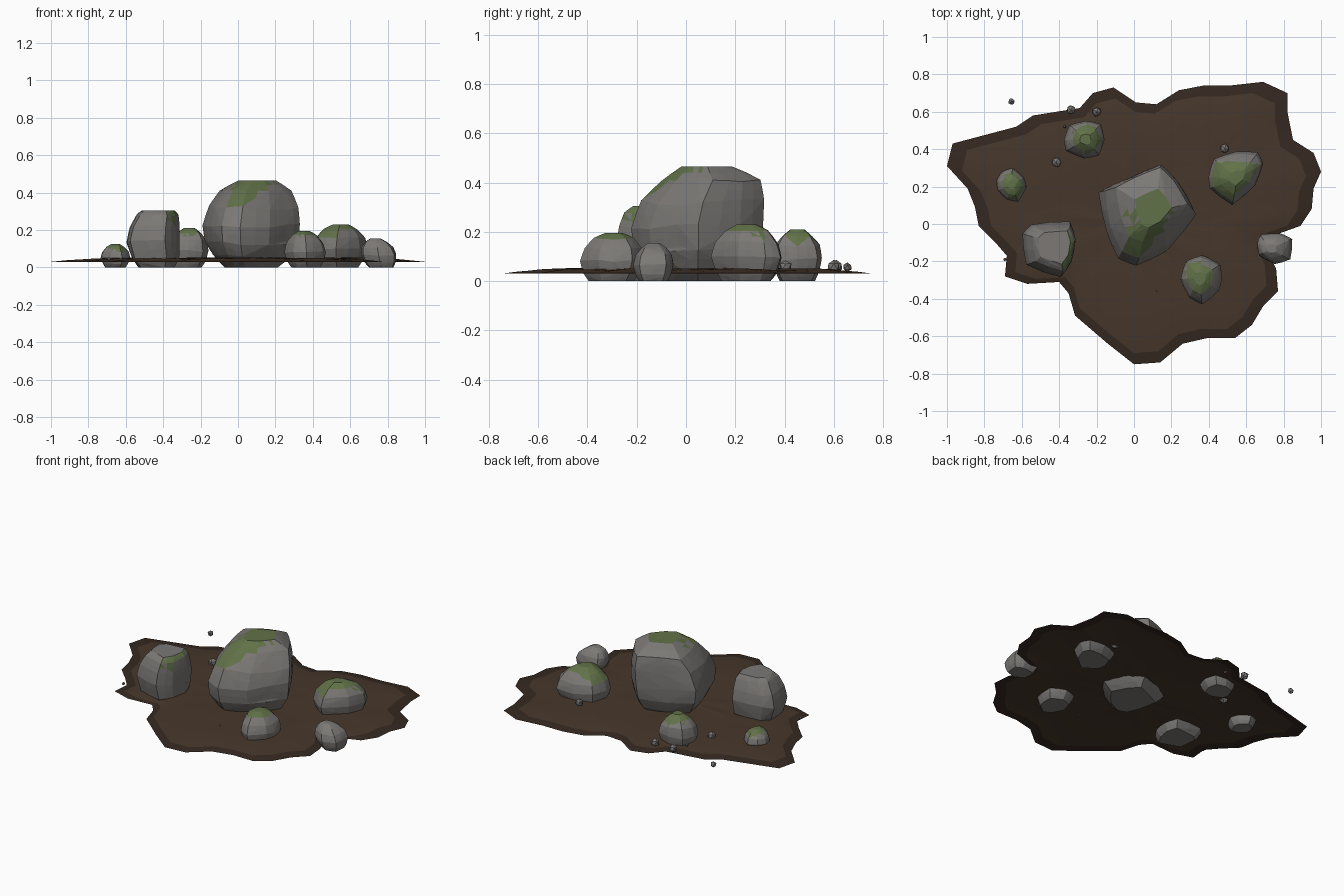
import bpy, bmesh, math, random
from mathutils import Vector

if "Cube" in bpy.data.objects:
    bpy.data.objects.remove(bpy.data.objects["Cube"])

random.seed(7)


def material(name, color):
    m = bpy.data.materials.new(name)
    m.diffuse_color = (*color, 1)
    m.use_nodes = True
    m.node_tree.nodes["Principled BSDF"].inputs["Base Color"].default_value = m.diffuse_color
    return m


STONE = material("stone", (0.20, 0.19, 0.18))
MOSS = material("moss", (0.12, 0.165, 0.065))
SOIL = material("soil", (0.062, 0.038, 0.024))
RIM = material("dark_soil", (0.036, 0.022, 0.015))


def finish(bm, name, mats, smooth=False):
    me = bpy.data.meshes.new(name)
    bm.to_mesh(me)
    bm.free()
    for m in mats:
        me.materials.append(m)
    for p in me.polygons:
        p.use_smooth = smooth
    ob = bpy.data.objects.new(name, me)
    bpy.context.collection.objects.link(ob)
    return ob


def rock(name, outline, levels, moss_dir=None, moss_limit=0.8):
    """Loft a plan outline through (z, scale, dx, dy) levels and wrap it in a faceted hull."""
    cx = (min(p[0] for p in outline) + max(p[0] for p in outline)) / 2
    cy = (min(p[1] for p in outline) + max(p[1] for p in outline)) / 2
    top = levels[-1][0]
    bm = bmesh.new()
    for z, s, dx, dy in levels:
        for x, y in outline:
            k = s * random.uniform(0.965, 1.0)
            dz = random.uniform(-0.03, 0.03) * top if 0 < z < top else 0
            bm.verts.new((cx + dx + (x - cx) * k, cy + dy + (y - cy) * k, z + dz))
    hull = bmesh.ops.convex_hull(bm, input=bm.verts[:])
    loose = [v for v in bm.verts if not v.link_faces]
    bmesh.ops.delete(bm, geom=loose, context='VERTS')
    bmesh.ops.subdivide_edges(bm, edges=bm.edges[:], cuts=1, use_grid_fill=True, smooth=0.12)
    bmesh.ops.triangulate(bm, faces=bm.faces[:])
    for v in bm.verts:
        v.co.z = min(max(v.co.z, 0), top)
    bmesh.ops.recalc_face_normals(bm, faces=bm.faces[:])
    bm.normal_update()
    # Moss settles on the faces that lean towards moss_dir
    if moss_dir:
        d = Vector(moss_dir).normalized()
        for f in bm.faces:
            if f.normal.dot(d) + random.uniform(-0.04, 0.04) > moss_limit:
                f.material_index = 1
    return finish(bm, name, [STONE, MOSS])


def round_levels(h, dx=0, dy=0):
    return [(h * f, s, dx * f, dy * f) for f, s in
            ((0, .70), (.18, .88), (.42, 1), (.68, .90), (.88, .62), (1, .28))]


# Soil patch: irregular sheet, low at the rim and gently raised inside
EDGE = [(-1, .31), (-.97, .43), (-.63, .52), (-.54, .58), (-.29, .62), (-.22, .70),
        (-.11, .73), (.01, .65), (.12, .64), (.24, .715), (.37, .74), (.51, .74),
        (.69, .76), (.82, .70), (.82, .60), (.85, .45), (.96, .38), (1, .28),
        (.96, .19), (.95, .08), (.89, -.01), (.75, -.06), (.71, -.14), (.76, -.24),
        (.77, -.36), (.69, -.44), (.63, -.54), (.54, -.61), (.39, -.61), (.26, -.64),
        (.14, -.74), (0, -.75), (-.14, -.64), (-.315, -.49), (-.35, -.37), (-.40, -.31),
        (-.57, -.32), (-.69, -.28), (-.68, -.17), (-.74, -.10), (-.83, -.01),
        (-.85, .09), (-.89, .19)]
bm = bmesh.new()
rings = []
for s, z in ((1, .03), (.92, .038), (.78, .048), (.6, .05), (.42, .05), (.22, .05)):
    rings.append([bm.verts.new((x * s, y * s, z + (random.uniform(-.004, .004) if s < .9 else 0)))
                  for x, y in EDGE])
n = len(EDGE)
for k in range(len(rings) - 1):
    for i in range(n):
        j = (i + 1) % n
        f = bm.faces.new((rings[k][i], rings[k + 1][i], rings[k + 1][j], rings[k][j]))
        f.material_index = 1 if k == 0 else 0
mid = bm.verts.new((0, 0, .05))
for i in range(n):
    bm.faces.new((rings[-1][i], mid, rings[-1][(i + 1) % n]))
bmesh.ops.recalc_face_normals(bm, faces=bm.faces[:])
bm.normal_update()
if sum(f.normal.z for f in bm.faces) < 0:
    bmesh.ops.reverse_faces(bm, faces=bm.faces[:])
finish(bm, "soil_patch", [SOIL, RIM], smooth=True)

# Central boulder, its crown pushed towards the back
rock("central_boulder",
     [(-.19, .17), (-.03, .25), (.14, .32), (.24, .22), (.335, .05), (.27, -.04),
      (.17, -.15), (.01, -.23), (-.09, -.19), (-.15, -.05)],
     [(0, .55, 0, 0), (.06, .80, 0, 0), (.13, .95, 0, 0), (.22, 1, 0, 0),
      (.32, .93, .01, .02), (.41, .74, .02, .06), (.465, .38, .03, .04)],
     (0, -.42, 1), .84)

# Blocky rock on the left
rock("block_rock",
     [(-.60, -.05), (-.55, .00), (-.34, .015), (-.31, -.08), (-.33, -.20), (-.39, -.285), (-.58, -.22)],
     [(0, .68, .02, 0), (.05, .88, .015, 0), (.14, 1, 0, 0), (.22, .93, .01, 0),
      (.28, .78, .025, 0), (.305, .60, .03, .01)],
     (.6, -.35, .7), .80)

# Smaller rounded rocks around the boulder
rock("right_rock",
     [(.39, .25), (.42, .35), (.54, .39), (.66, .385), (.69, .325), (.65, .21), (.52, .10), (.40, .19)],
     round_levels(.23, .01, 0), (-.1, -.1, 1), .62)
rock("front_rock",
     [(.25, -.30), (.28, -.20), (.37, -.17), (.47, -.22), (.475, -.30), (.46, -.36), (.37, -.435), (.30, -.40)],
     round_levels(.195, -.01, .01), (-.1, 0, 1), .66)
rock("edge_rock",
     [(.67, -.10), (.69, -.055), (.80, -.05), (.86, -.08), (.85, -.19), (.765, -.215), (.68, -.17)],
     round_levels(.155, -.03, 0))
rock("back_rock",
     [(-.38, .45), (-.35, .53), (-.26, .555), (-.18, .535), (-.16, .45), (-.19, .365), (-.27, .35), (-.37, .39)],
     round_levels(.21, .01, 0), (.1, 0, 1), .62)
rock("left_rock",
     [(-.735, .23), (-.71, .28), (-.65, .30), (-.59, .25), (-.575, .20), (-.62, .12), (-.68, .13), (-.73, .18)],
     round_levels(.125), (.1, 0, 1), .62)

# Scattered pebbles: x, y, z, radius
for i, (x, y, z, r) in enumerate([(-.655, .655, .057, .019), (-.335, .61, .06, .027),
                                  (-.20, .60, .06, .027), (-.415, .33, .057, .028),
                                  (.485, .405, .06, .026), (-.37, .52, .055, .01),
                                  (.12, -.355, .052, .006), (-.69, -.19, .045, .01)]):
    bm = bmesh.new()
    bmesh.ops.create_icosphere(bm, subdivisions=1, radius=r)
    for v in bm.verts:
        v.co *= random.uniform(.85, 1.1)
        v.co += Vector((x, y, z))
    finish(bm, f"pebble_{i + 1}", [STONE])
